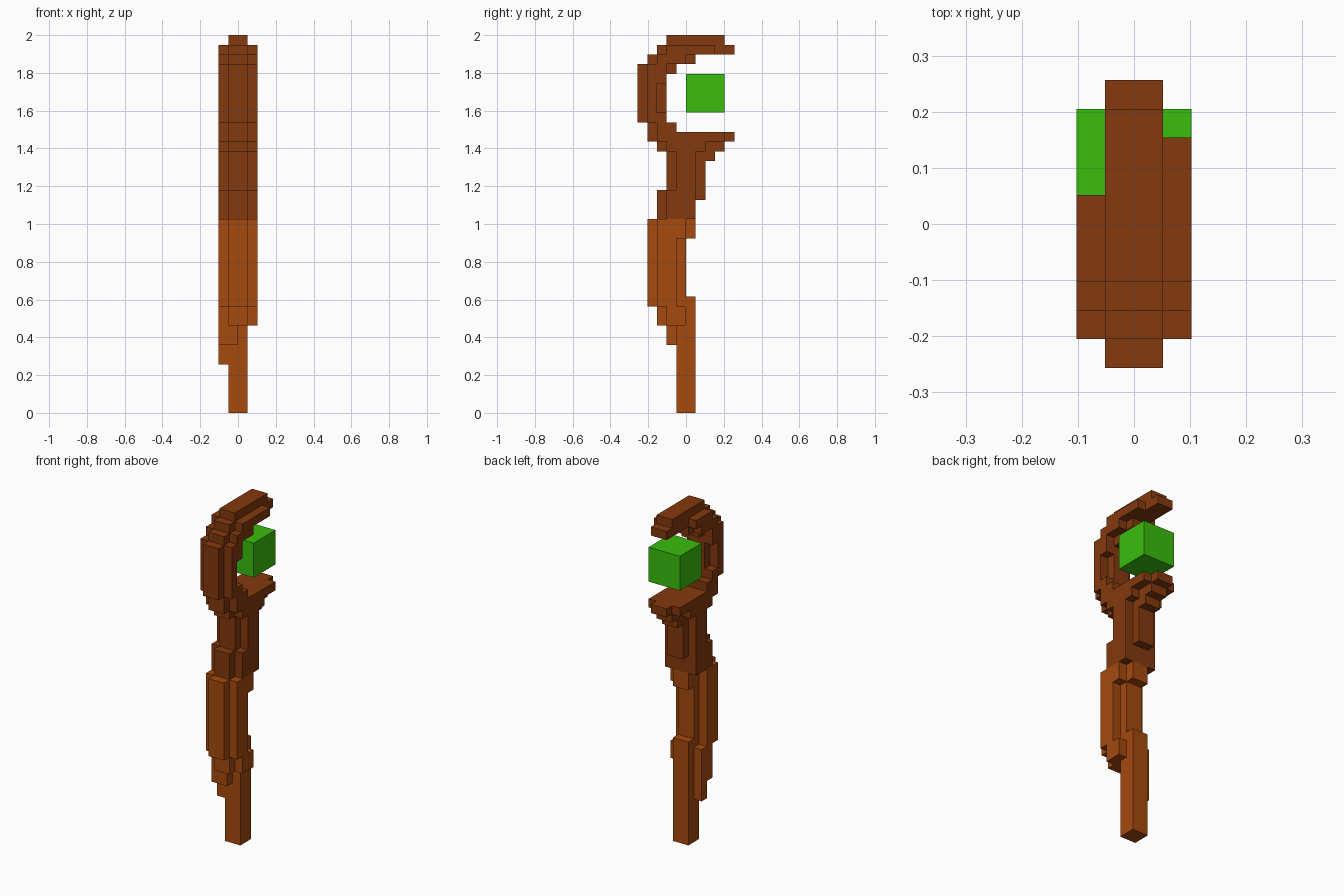
import bpy
import bmesh

cube = bpy.data.objects.get("Cube")
if cube:
    bpy.data.objects.remove(cube, do_unlink=True)

UNIT = 2 / 39  # edge length of one block


def material(name, colour):
    mat = bpy.data.materials.new(name)
    mat.use_nodes = True
    mat.diffuse_color = (*colour, 1)
    mat.node_tree.nodes["Principled BSDF"].inputs["Base Color"].default_value = (*colour, 1)
    return mat


def fill(x_range, spans):
    """Block cells for spans given as (z low, z high, y low, y high)."""
    return {(x, y, z)
            for z_low, z_high, y_low, y_high in spans
            for z in range(z_low, z_high)
            for y in range(y_low, y_high)
            for x in range(*x_range)}


def build(name, cells, mat):
    """Make one shell from the exposed sides of the cells, with flat areas merged."""
    bm = bmesh.new()
    for cell in cells:
        for axis in range(3):
            for side in (0, 1):
                neighbour = list(cell)
                neighbour[axis] += 2 * side - 1
                if tuple(neighbour) in cells:
                    continue
                corners = []
                for a, b in ((0, 0), (1, 0), (1, 1), (0, 1)):
                    p = list(cell)
                    p[axis] += side
                    p[(axis + 1) % 3] += a
                    p[(axis + 2) % 3] += b
                    corners.append(bm.verts.new([c * UNIT for c in p]))
                bm.faces.new(corners if side else corners[::-1])
    bmesh.ops.remove_doubles(bm, verts=bm.verts[:], dist=UNIT / 100)
    bmesh.ops.dissolve_limit(bm, angle_limit=0.01, verts=bm.verts[:], edges=bm.edges[:])
    mesh = bpy.data.meshes.new(name)
    bm.to_mesh(mesh)
    bm.free()
    mesh.materials.append(mat)
    obj = bpy.data.objects.new(name, mesh)
    bpy.context.collection.objects.link(obj)
    return obj


dark_wood = material("dark wood", (0.231, 0.041, 0.0044))
light_wood = material("light wood", (0.376, 0.067, 0.004))
green_gem = material("green gem", (0.041, 0.515, 0.0037))

CORE, LEFT, RIGHT = (-1, 1), (1, 2), (-2, -1)

# Lower shaft: a bent core with knots growing on either side
shaft = fill(CORE, [(0, 12, -1, 1), (9, 11, -3, 1), (11, 20, -4, 0), (18, 20, -4, 1)])
shaft |= fill((-1, 0), [(7, 9, -2, -1)])
shaft |= fill(LEFT, [(9, 11, -2, 0), (11, 20, -3, -1), (18, 20, -1, 0)])
shaft |= fill(RIGHT, [(5, 7, -1, 0), (7, 11, -2, 0), (11, 20, -3, -1)])
build("lower_shaft", shaft, light_wood)

# Neck and cup below the gem
neck = fill(CORE, [(20, 23, -3, 1), (22, 26, -2, 2), (26, 27, -2, 3),
                   (27, 28, -3, 4), (28, 29, -4, 5)])
for side in (LEFT, RIGHT):
    neck |= fill(side, [(20, 23, -2, 1), (23, 27, -1, 1), (27, 28, -2, 2), (28, 29, -3, 4)])

# Hook curling over the gem, with a shorter side rib on the right
hook = fill(CORE, [(29, 30, -4, -1), (30, 35, -5, -2), (35, 36, -5, -1),
                   (36, 37, -4, 1), (37, 38, -3, 5), (38, 39, -2, 4)])
for side, reach in ((LEFT, 3), (RIGHT, 1)):
    hook |= fill(side, [(29, 30, -3, -1), (30, 31, -4, -2), (31, 34, -4, -3),
                        (34, 36, -4, -2), (36, 37, -3, 0), (37, 38, -2, reach)])
build("hooked_head", neck | hook, dark_wood)

# Floating cube gem
build("gem", fill((-2, 2), [(31, 35, 0, 4)]), green_gem)
